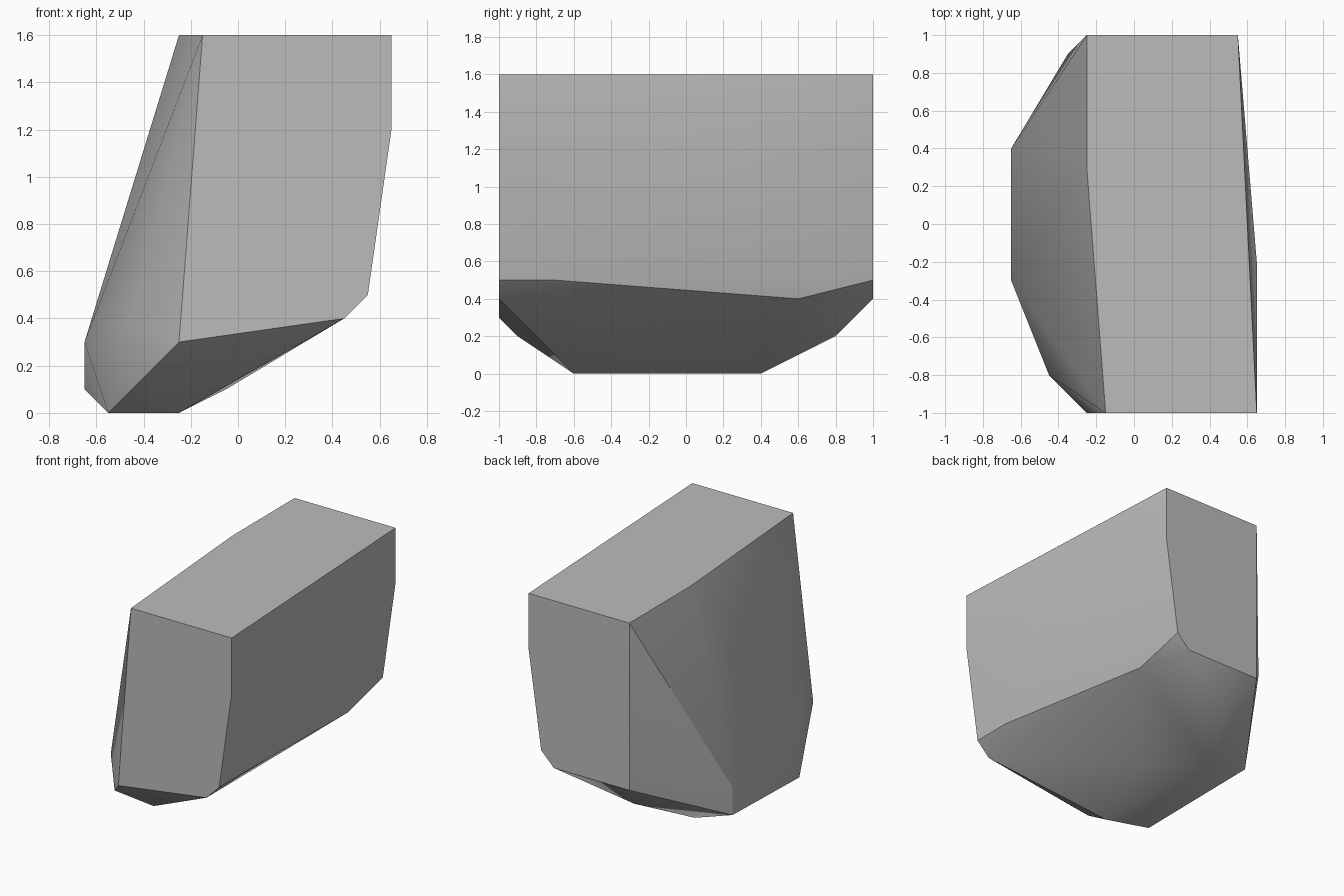
import bpy
import bmesh
from math import radians

default_cube = bpy.data.objects.get("Cube")
if default_cube:
    bpy.data.objects.remove(default_cube, do_unlink=True)


def make_material(name, colour):
    material = bpy.data.materials.new(name)
    material.use_nodes = True
    material.diffuse_color = colour
    shader = material.node_tree.nodes["Principled BSDF"]
    shader.inputs["Base Color"].default_value = colour
    return material


def section_at_y(y, outline):
    """Place an (x, z) outline on a plane facing the front or back."""
    return [(x, y, z) for x, z in outline]


def section_at_z(z, outline):
    """Place an (x, y) outline on a level plane."""
    return [(x, y, z) for x, y in outline]


def build_hull(name, corners, material):
    """Wrap the corners in a convex skin and merge its flat regions."""
    shape = bmesh.new()
    for corner in corners:
        shape.verts.new(corner)
    bmesh.ops.convex_hull(shape, input=shape.verts[:])
    loose = [vert for vert in shape.verts if not vert.link_faces]
    bmesh.ops.delete(shape, geom=loose, context="VERTS")
    bmesh.ops.dissolve_limit(shape, angle_limit=radians(0.5),
                             verts=shape.verts[:], edges=shape.edges[:])
    bmesh.ops.recalc_face_normals(shape, faces=shape.faces[:])
    mesh = bpy.data.meshes.new(name)
    shape.to_mesh(mesh)
    shape.free()
    mesh.materials.append(material)
    rock = bpy.data.objects.new(name, mesh)
    bpy.context.collection.objects.link(rock)
    return rock


# Flat front and back ends
front_end = section_at_y(-1, [(-.15, 1.6), (.65, 1.6), (.65, 1.2),
                              (.55, .5), (.45, .4), (-.25, .3)])
back_end = section_at_y(1, [(-.25, 1.6), (.55, 1.6), (.55, 1.2),
                            (.45, .5), (.35, .4), (-.25, .4)])

# Level top bend and the underside
top_bend = section_at_z(1.6, [(-.25, .3)])
underside = section_at_z(0, [(-.55, -.5), (-.25, -.6), (-.35, .4)])

# Bulging flanks and the chipped lower corners
right_flank = [(.65, -.2, 1.2), (.55, -.7, .5), (.45, .6, .4)]
left_flank = [(-.65, -.3, .3), (-.65, .4, .3), (-.65, .4, .1),
              (-.45, -.8, .4), (-.35, .9, .5)]
lower_chips = [(-.35, -.9, .2), (-.15, .8, .2), (-.05, 0, .1)]

# Faceted boulder
stone_grey = make_material("stone grey", (.5, .5, .5, 1))
boulder = build_hull("boulder", front_end + back_end + top_bend + underside
                     + right_flank + left_flank + lower_chips, stone_grey)

# Soften shallow facets and keep the strong ridges
bpy.ops.object.select_all(action="DESELECT")
boulder.select_set(True)
bpy.context.view_layer.objects.active = boulder
bpy.ops.object.shade_smooth_by_angle(angle=radians(30))
